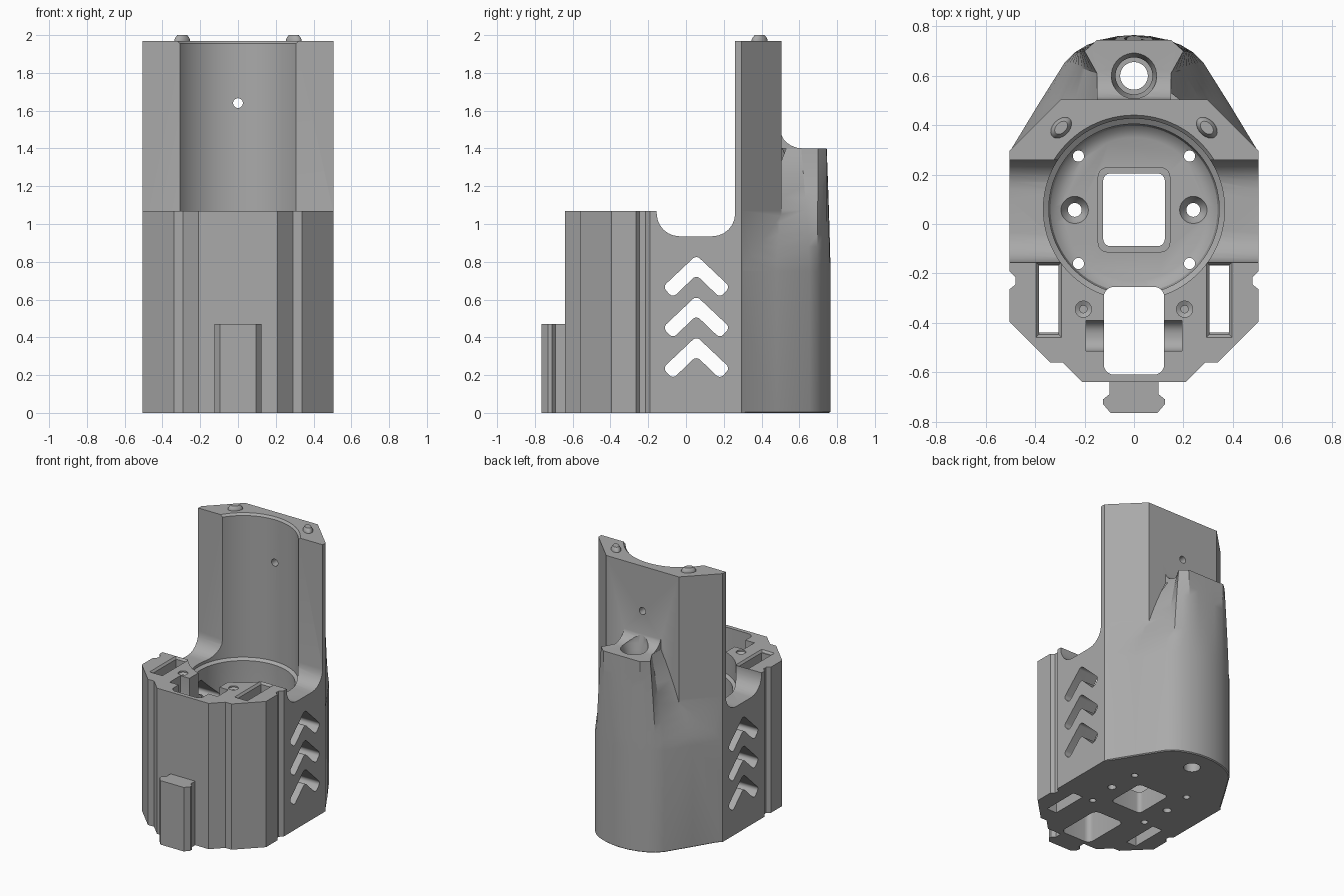
import bpy, bmesh, math
from mathutils import Matrix

if "Cube" in bpy.data.objects:
    bpy.data.objects.remove(bpy.data.objects["Cube"])

grey = bpy.data.materials.new("plain grey")
grey.use_nodes = True
COLOUR = (0.4, 0.4, 0.4, 1)
grey.diffuse_color = COLOUR
grey.node_tree.nodes["Principled BSDF"].inputs["Base Color"].default_value = COLOUR


def make(name, bm):
    bmesh.ops.recalc_face_normals(bm, faces=bm.faces)
    mesh = bpy.data.meshes.new(name)
    bm.to_mesh(mesh)
    bm.free()
    mesh.materials.append(grey)
    ob = bpy.data.objects.new(name, mesh)
    bpy.context.collection.objects.link(ob)
    return ob


def loft(name, rings):
    """Skin closed rings of 3D points and cap both ends."""
    bm = bmesh.new()
    rows = [[bm.verts.new(p) for p in ring] for ring in rings]
    n = len(rows[0])
    for a, b in zip(rows, rows[1:]):
        for i in range(n):
            j = (i + 1) % n
            bm.faces.new((a[i], a[j], b[j], b[i]))
    bm.faces.new(rows[0])
    bm.faces.new(rows[-1])
    return make(name, bm)


def prism(name, pts, lo, hi, axis="z", r=0):
    """Extrude a 2D outline along z (xy outline) or x (yz outline)."""
    place = (lambda p, h: (p[0], p[1], h)) if axis == "z" else (lambda p, h: (h, p[0], p[1]))
    ob = loft(name, [[place(p, h) for p in pts] for h in (lo, hi)])
    if r:
        k = "xyz".index(axis)
        bm = bmesh.new()
        bm.from_mesh(ob.data)
        sides = [e for e in bm.edges if abs(e.verts[0].co[k] - e.verts[1].co[k]) > 1e-4]
        bmesh.ops.bevel(bm, geom=sides, offset=r, segments=6, profile=0.5, affect="EDGES")
        bm.to_mesh(ob.data)
        bm.free()
    return ob


def box(name, x0, x1, y0, y1, z0, z1, r=0):
    return prism(name, [(x0, y0), (x1, y0), (x1, y1), (x0, y1)], z0, z1, r=r)


def lathe(name, x, y, profile, n=32):
    """Stack of circles given as (radius, z)."""
    turn = [2 * math.pi * (i + 0.5) / n for i in range(n)]
    return loft(name, [[(x + r * math.cos(a), y + r * math.sin(a), z) for a in turn]
                       for r, z in profile])


def mirrored(half):
    return half + [(-x, y) for x, y in reversed(half) if x > 0]


def combine(target, tool, op="DIFFERENCE"):
    mod = target.modifiers.new("join", "BOOLEAN")
    mod.operation, mod.solver, mod.object = op, "EXACT", tool
    bpy.context.view_layer.objects.active = target
    bpy.ops.object.modifier_apply(modifier=mod.name)
    bpy.data.objects.remove(tool)


# Lower housing with faceted front and side grooves
front = [(0, -.64), (.21, -.64), (.29, -.56), (.34, -.56), (.505, -.395), (.505, -.265),
         (.48, -.245), (.48, -.215), (.505, -.19), (.505, .295), (.295, .505), (0, .505)]
body = prism("housing", front + [(-x, y) for x, y in reversed(front) if x > 0], 0, 1.07)

# Tall back wall
wall = [(.505, .1), (.505, .295), (.295, .505)]
combine(body, prism("back_wall", mirrored(wall), .5, 1.97), "UNION")

# Rounded rear that narrows into a socket
low = [(.504, .2), (.504, .292), (.39, .48), (.28, .655), (.24, .695),
       (.19, .725), (.13, .747), (.065, .761), (0, .765)]
high = [(.15, .35), (.15, .45), (.15, .53), (.15, .61), (.2, .7),
        (.175, .723), (.15, .745), (.07, .745), (0, .745)]
rings = [[(x, y, .006) for x, y in mirrored(low)]]
steps = 10
for i in range(steps + 1):
    t = i / steps
    f = t ** 1.25
    section = [(a + (c - a) * f, b + (d - b) * f) for (a, b), (c, d) in zip(low, high)]
    rings.append([(x, y, .75 + .65 * t) for x, y in mirrored(section)])
rings.insert(0, [(x * .985, y * .99, 0) for x, y in mirrored(low)])
combine(body, loft("rear", rings), "UNION")

# Curved fillet where the socket meets the wall
curve = [(.62 - .12 * math.sin(a), 1.5 - .1 * math.cos(a))
         for a in [math.pi / 2 * i / 6 for i in range(7)]]
fillet = [(.45, 1.3), (.62, 1.3)] + curve + [(.45, 1.5)]
combine(body, prism("socket_fillet", fillet, -.149, .149, "x"), "UNION")

# Front rail tab
tab = [(.1, -.6), (.1, -.69), (.125, -.71), (.125, -.73), (.095, -.765)]
combine(body, prism("rail_tab", mirrored(tab), 0, .47), "UNION")

# Main bore with stepped lip and rounded floor
floor = .12
bore = [(.29, floor), (.32, floor + .012), (.338, floor + .03), (.345, floor + .06),
        (.345, .9), (.367, .915), (.367, 1.955), (.39, 1.98), (.39, 2.2)]
combine(body, lathe("bore_cutter", 0, .06, bore, 96))

# Saddle cut across both sides
saddle = [(-.155, .935), (.26, .935), (.26, 2.6), (-.155, 2.6)]
combine(body, prism("saddle_cutter", saddle, -.7, .7, "x", r=.12))

# Raised rim around the floor window
combine(body, box("rim", -.147, .147, -.115, .23, .08, floor + .035, r=.04), "UNION")
combine(body, box("window_cutter", -.125, .125, -.09, .205, -.1, .4, r=.03))

# Front well and its rounded side recesses
combine(body, box("well_cutter", -.122, .122, -.61, -.255, -.1, 1.3, r=.04))
recess = [(-.515, .9), (-.39, .9), (-.39, 1.3), (-.515, 1.3)]
combine(body, prism("recess_cutter", recess, -.195, .195, "x", r=.055))

# Socket hole through the rear
socket = [(.056, -.1), (.056, 1.25), (.075, 1.25), (.075, 1.36), (.092, 1.4), (.092, 1.6)]
combine(body, lathe("socket_cutter", 0, .6, socket))

# Slots and screw holes on both sides
for s in (-1, 1):
    xs = sorted((s * .305, s * .385))
    combine(body, box("slot_cutter", xs[0], xs[1], -.44, -.168, -.1, 1.3))
    mouth = [[(s * .345 + dx * w, -.307 + dy * (w + .1), z) for dx, dy in
              ((-1, -1), (1, -1), (1, 1), (-1, 1))] for w, z in ((.04, 1.055), (.06, 1.08))]
    combine(body, loft("slot_mouth", mouth))
    for y in (-.16, .275):
        combine(body, lathe("small_hole", s * .225, y, [(.023, -.1), (.023, .4)], 16))
    bolt = [(.028, -.1), (.028, .08), (.045, .1), (.06, floor + .01), (.06, .2)]
    combine(body, lathe("bolt_hole", s * .24, .057, bolt))
    screw = [(.015, .85), (.015, 1.05), (.033, 1.06), (.033, 1.2)]
    combine(body, lathe("screw_hole", s * .205, -.345, screw, 20))

# Arrow vents through both sides
arrow = [(0, 0), (.178, -.168), (.125, -.225), (0, -.105), (-.125, -.225), (-.178, -.168)]
for k in range(3):
    top = .835 - .215 * k
    pts = [(.055 + y, top + z) for y, z in arrow]
    combine(body, prism("vent_cutter", pts, -.7, .7, "x", r=.026))

# Pin hole through the back wall
pin = lathe("pin_hole", 0, 0, [(.026, -.8), (.026, -.2)], 24)
pin.matrix_world = Matrix.Translation((0, 0, 1.64)) @ Matrix.Rotation(math.pi / 2, 4, "X")
bpy.context.view_layer.update()
combine(body, pin)

# Oval locating studs on the wall top
studs = []
for s, side in ((-1, "right"), (1, "left")):
    stud = lathe(side + "_stud", 0, 0, [(1, 1.95), (1, 1.975), (.85, 1.988), (.62, 2.0)])
    stud.data.transform(Matrix.Translation((s * .295, .39, 0))
                        @ Matrix.Rotation(-s * math.pi / 4, 4, "Z")
                        @ Matrix.Diagonal((.05, .033, 1, 1)))
    studs.append(stud)

# Smooth curves, sharp corners
bpy.ops.object.select_all(action="DESELECT")
for ob in [body] + studs:
    ob.select_set(True)
bpy.context.view_layer.objects.active = body
bpy.ops.object.shade_smooth_by_angle(angle=math.radians(28))
